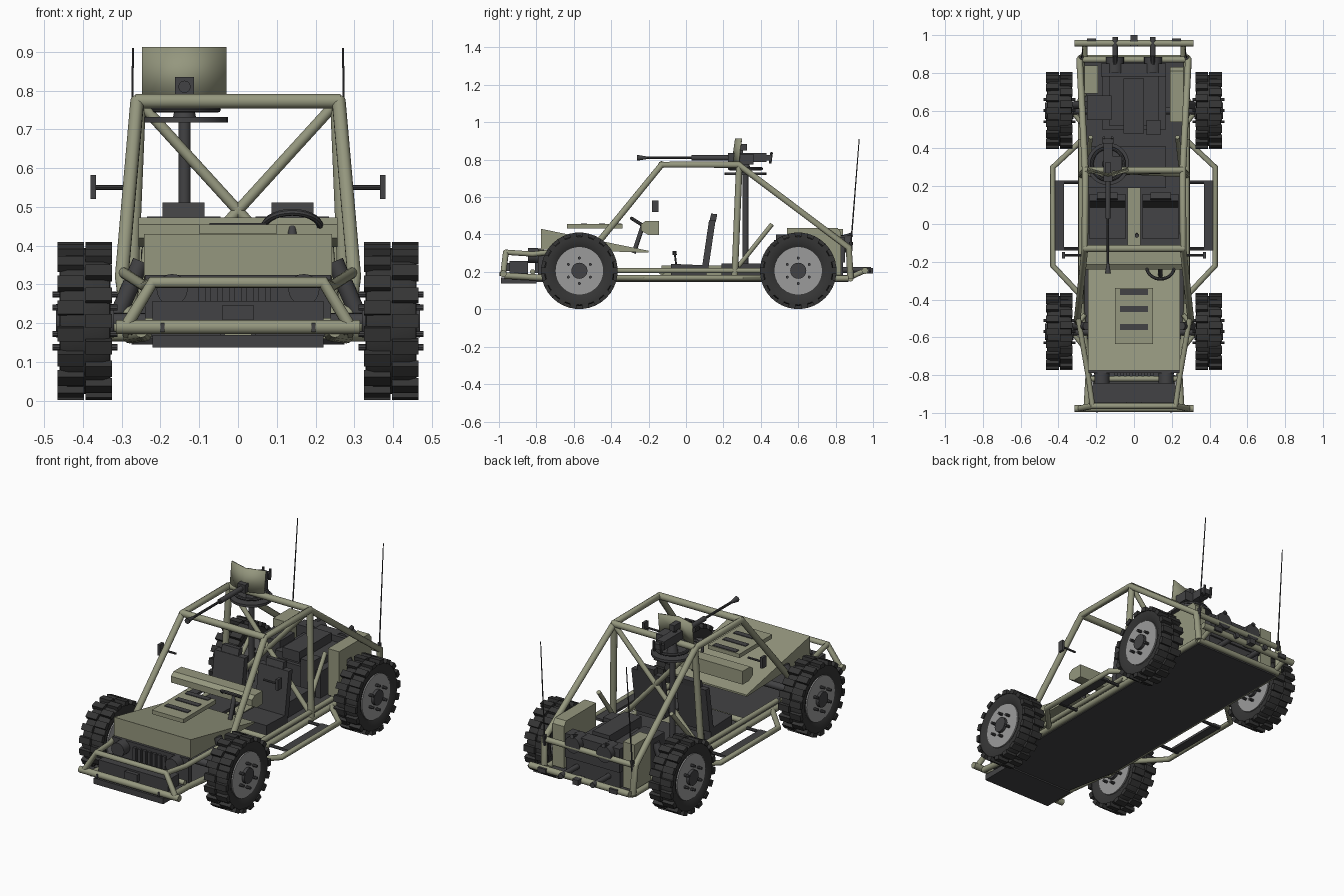
import bpy, bmesh, math
from mathutils import Matrix, Vector

if "Cube" in bpy.data.objects:
    bpy.data.objects.remove(bpy.data.objects["Cube"])


def material(name, c):
    m = bpy.data.materials.new(name)
    m.diffuse_color = (*c, 1)
    m.use_nodes = True
    m.node_tree.nodes["Principled BSDF"].inputs["Base Color"].default_value = m.diffuse_color
    return m


OLIVE = material("olive", (0.30, 0.31, 0.21))
DARK = material("dark", (0.055, 0.055, 0.058))
BLACK = material("rubber", (0.035, 0.035, 0.035))
RIM = material("rim_grey", (0.33, 0.33, 0.33))


def add(name, bm, mat):
    bmesh.ops.recalc_face_normals(bm, faces=bm.faces[:])
    me = bpy.data.meshes.new(name)
    bm.to_mesh(me)
    bm.free()
    me.materials.append(mat)
    ob = bpy.data.objects.new(name, me)
    bpy.context.collection.objects.link(ob)
    return ob


def prism(name, profile, x0, x1, mat, both=False):
    """Side profile of (y, z) points extruded across x."""
    for s in ((1, -1) if both else (1,)):
        bm = bmesh.new()
        f = bm.faces.new([bm.verts.new((s * x0, y, z)) for y, z in profile])
        r = bmesh.ops.extrude_face_region(bm, geom=[f])
        vs = [v for v in r["geom"] if isinstance(v, bmesh.types.BMVert)]
        bmesh.ops.translate(bm, verts=vs, vec=(s * (x1 - x0), 0, 0))
        add(name, bm, mat)


def box(name, x, y, z, mat, both=False):
    prism(name, [(y[0], z[0]), (y[1], z[0]), (y[1], z[1]), (y[0], z[1])], x[0], x[1], mat, both)


def cyl(name, p, q, r, mat, both=False, r2=None, n=16):
    for s in ((1, -1) if both else (1,)):
        a, b = Vector((s * p[0], p[1], p[2])), Vector((s * q[0], q[1], q[2]))
        d = b - a
        bm = bmesh.new()
        M = Matrix.Translation((a + b) / 2) @ d.to_track_quat("Z", "Y").to_matrix().to_4x4()
        bmesh.ops.create_cone(bm, cap_ends=True, segments=n, radius1=r,
                              radius2=r if r2 is None else r2, depth=d.length, matrix=M)
        add(name, bm, mat)


def tube(name, pts, r=0.017, mat=OLIVE, both=False):
    """Bent pipe through the points."""
    for s in ((1, -1) if both else (1,)):
        cu = bpy.data.curves.new(name, "CURVE")
        cu.dimensions = "3D"
        cu.bevel_depth, cu.bevel_resolution, cu.use_fill_caps = r, 4, True
        sp = cu.splines.new("POLY")
        sp.points.add(len(pts) - 1)
        for v, p in zip(sp.points, pts):
            v.co = (s * p[0], p[1], p[2], 1)
        cu.materials.append(mat)
        ob = bpy.data.objects.new(name, cu)
        bpy.context.collection.objects.link(ob)
        bpy.ops.object.select_all(action="DESELECT")
        ob.select_set(True)
        bpy.context.view_layer.objects.active = ob
        bpy.ops.object.convert(target="MESH")


# wheels: spun tyre with two staggered rows of lugs, rim, hub and bolts
bm = bmesh.new()
prof = [(-.05, .125), (-.066, .155), (-.064, .182), (-.045, .188),
        (.045, .188), (.064, .182), (.066, .155), (.05, .125)]
vs = [bm.verts.new((x, 0, r)) for x, r in prof]
es = [bm.edges.new((vs[i], vs[(i + 1) % 8])) for i in range(8)]
bmesh.ops.spin(bm, geom=vs + es, cent=(0, 0, 0), axis=(1, 0, 0), angle=math.tau, steps=36)
bmesh.ops.remove_doubles(bm, verts=bm.verts[:], dist=1e-4)
for row, off in ((-.036, 0), (.036, .5)):
    for i in range(18):
        M = (Matrix.Rotation((i + off) * math.tau / 18, 4, "X") @ Matrix.Translation((row, 0, .192))
             @ Matrix.Diagonal((.068, .036, .024, 1)))
        bmesh.ops.create_cube(bm, size=1, matrix=M)
parts = [add("tyre", bm, BLACK)]
AX = Matrix.Rotation(math.pi / 2, 4, "Y")
bm = bmesh.new()
bmesh.ops.create_cone(bm, cap_ends=True, segments=36, radius1=.127, radius2=.127, depth=.116, matrix=AX)
parts.append(add("rim", bm, RIM))
bm = bmesh.new()
bmesh.ops.create_cone(bm, cap_ends=True, segments=20, radius1=.043, radius2=.043, depth=.15, matrix=AX)
for i in range(6):
    M = Matrix.Rotation(i * math.tau / 6, 4, "X") @ Matrix.Translation((0, 0, .068)) @ AX
    bmesh.ops.create_cone(bm, cap_ends=True, segments=8, radius1=.008, radius2=.008, depth=.168, matrix=M)
parts.append(add("hub_and_bolts", bm, DARK))
for k, (x, y) in enumerate([(.395, -.57), (-.395, -.57), (.395, .6), (-.395, .6)]):
    for p in parts:
        ob = p if k == 0 else bpy.data.objects.new(p.name, p.data)
        if k:
            bpy.context.collection.objects.link(ob)
        ob.location = (x, y, .206)

# axles, suspension arms and shock absorbers
for y in (-.57, .6):
    cyl("axle", (-.33, y, .206), (.33, y, .206), .02, DARK)
    for d in (-.09, .09):
        tube("suspension_arm", [(.26, y + d, .18), (.33, y, .19)], .012, OLIVE, True)
    cyl("shock_absorber", (.31, y + .03, .22), (.25, y + .03, .36), .022, DARK, True)

# floor pan, skid plate and lower frame
bm = bmesh.new()
pan = [(.2, -.85), (.27, -.5), (.275, .87)]
f = bm.faces.new([bm.verts.new((x, y, .145)) for x, y in pan + [(-x, y) for x, y in pan[::-1]]])
r = bmesh.ops.extrude_face_region(bm, geom=[f])
bmesh.ops.translate(bm, verts=[v for v in r["geom"] if isinstance(v, bmesh.types.BMVert)], vec=(0, 0, .015))
add("floor_pan", bm, DARK)
prism("skid_plate", [(-.99, .137), (-.8, .137), (-.8, .165), (-.99, .17)], -.22, .22, DARK)
tube("lower_rail", [(.25, -.97, .18), (.24, -.8, .17), (.28, -.45, .165), (.28, .87, .165)], .017, OLIVE, True)
tube("upper_sill", [(.28, -.42, .207), (.28, .45, .207)], .014, OLIVE, True)
tube("nerf_bar", [(.28, -.38, .168), (.43, -.22, .168), (.43, .3, .168), (.28, .44, .168)], .015, OLIVE, True)
box("side_step", (.37, .42), (-.14, .23), (.16, .174), DARK, True)
cyl("step_bracket", (.28, -.13, .165), (.42, -.13, .165), .009, DARK, True, n=8)
cyl("step_bracket", (.28, .22, .165), (.42, .22, .165), .009, DARK, True, n=8)

# roll cage
tube("front_pillar", [(.28, -.57, .17), (.3, -.5, .32), (.26, -.13, .773), (.258, .28, .773),
                      (.288, .87, .33), (.28, .88, .165)], .018, OLIVE, True)
tube("main_hoop", [(.28, .26, .17), (.255, .285, .773)], .018, OLIVE, True)
cyl("windscreen_header", (-.265, -.13, .773), (.265, -.13, .773), .019, OLIVE)
cyl("hoop_header", (-.26, .285, .773), (.26, .285, .773), .018, OLIVE)
tube("cross_brace", [(.25, .285, .765), (-.265, .262, .2)], .014, OLIVE, True)
tube("engine_bay_brace", [(.25, .28, .23), (.23, .46, .455)], .012, OLIVE, True)
cyl("rear_cross_bar", (-.29, .87, .33), (.29, .87, .33), .016, OLIVE)
cyl("rear_lower_bar", (-.28, .88, .165), (.28, .88, .165), .016, OLIVE)
cyl("dash_cross_bar", (-.28, -.13, .2), (.28, -.13, .2), .016, OLIVE)

# front bumper, winch and shackles
cyl("front_bumper", (-.315, -.977, .19), (.315, -.977, .19), .018, OLIVE)
tube("bumper_hoop", [(-.29, -.977, .19), (-.22, -.963, .305), (.22, -.963, .305), (.29, -.977, .19)], .016)
tube("bumper_stay", [(.22, -.963, .305), (.24, -.82, .295), (.295, -.5, .33)], .014, OLIVE, True)
cyl("grille_bar", (-.24, -.82, .2), (.24, -.82, .2), .014, OLIVE)
box("winch", (-.22, .22), (-.945, -.845), (.19, .257), DARK)
box("winch_guide", (-.04, .04), (-.967, -.94), (.205, .247), DARK)
box("shackle", (.19, .2), (-.998, -.97), (.177, .2), DARK, True)

# grille, slats and headlights
box("grille", (-.24, .24), (-.79, -.76), (.18, .325), DARK)
for i in range(7):
    x = (i - 3) * .031
    box("grille_slat", (x - .009, x + .009), (-.806, -.78), (.195, .305), DARK)
cyl("headlight", (.17, -.79, .287), (.17, -.845, .287), .04, DARK, True, n=20)

# bonnet with raised vent panel
prism("bonnet", [(-.775, .32), (-.775, .43), (-.2, .313), (-.2, .303)], -.243, .243, OLIVE)
box("vent_panel", (-.1, .1), (-.635, -.34), (.432, .455), OLIVE)
for y in (-.545, -.45, -.36):
    box("vent_slot", (-.073, .073), (y - .016, y + .016), (.45, .459), DARK)

# dashboard, steering, gear lever
prism("dashboard", [(-.24, .455), (-.215, .473), (-.145, .473), (-.145, .397), (-.2, .397), (-.24, .42)],
      -.257, .257, OLIVE)
bpy.ops.mesh.primitive_torus_add(major_segments=28, minor_segments=8, major_radius=.072, minor_radius=.009,
                                 location=(.14, -.23, .448), rotation=(math.radians(-32), 0, 0))
wheel = bpy.context.object
wheel.name = "steering_wheel"
wheel.data.materials.append(DARK)
cyl("steering_column", (.14, -.23, .448), (.14, -.28, .3), .012, DARK)
box("tunnel", (-.035, .035), (-.13, .2), (.16, .235), OLIVE)
cyl("gear_lever", (.015, -.05, .22), (.015, -.06, .295), .005, DARK, n=8)
cyl("gear_knob", (.015, -.06, .29), (.015, -.062, .312), .011, DARK, n=10)

# seats
prism("seat_cushion", [(-.08, .165), (.11, .165), (.11, .235), (-.08, .243)], .045, .235, DARK, True)
prism("seat_back", [(.085, .22), (.12, .22), (.158, .475), (.123, .475)], .045, .235, DARK, True)
prism("headrest", [(.125, .47), (.16, .47), (.167, .508), (.135, .512)], .087, .195, DARK, True)

# mirrors
cyl("mirror_stalk", (.277, -.165, .55), (.37, -.165, .55), .006, DARK, True, n=8)
box("mirror", (.366, .381), (-.183, -.147), (.52, .582), DARK, True)

# gun mount: platform, post, turntable, ring
GX, GY = -.138, .318
box("gun_platform", (-.25, .17), (.19, .41), (.16, .245), DARK)
cyl("gun_post", (GX, GY, .24), (GX, GY, .73), .016, DARK)
cyl("turntable", (GX, GY, .718), (GX, GY, .732), .112, DARK, n=28)
bpy.ops.mesh.primitive_torus_add(major_segments=28, minor_segments=8, major_radius=.085, minor_radius=.009,
                                 location=(GX, GY, .752))
ring = bpy.context.object
ring.name = "mount_ring"
ring.data.materials.append(DARK)
cyl("pintle", (GX, GY, .73), (GX, GY, .79), .03, DARK, r2=.018)

# gun and shield
box("receiver", (GX - .024, GX + .024), (.225, .43), (.787, .835), DARK)
box("ammo_box", (GX + .024, GX + .075), (.28, .36), (.775, .83), DARK)
box("sight", (GX - .015, GX + .015), (.268, .325), (.85, .885), DARK)
box("sight_mount", (GX - .006, GX + .006), (.285, .305), (.83, .855), DARK)
cyl("barrel_shroud", (GX, .23, .81), (GX, .03, .81), .014, DARK)
cyl("barrel", (GX, .04, .81), (GX, -.25, .81), .007, DARK, n=10)
cyl("muzzle", (GX, -.21, .81), (GX, -.262, .81), .007, DARK, r2=.016, n=12)
for d in (-.022, .022):
    cyl("gun_handle", (GX + d, .45, .78), (GX + d, .458, .84), .007, DARK, n=8)
box("handle_plate", (GX - .03, GX + .03), (.428, .455), (.795, .825), DARK)
bm = bmesh.new()
lo = [bm.verts.new(p) for p in ((-.246, .285, .785), (GX, .25, .785), (-.032, .285, .785))]
hi = [bm.verts.new(p) for p in ((-.246, .3, .912), (GX, .268, .912), (-.032, .3, .912))]
for i in (0, 1):
    bm.faces.new((lo[i], lo[i + 1], hi[i + 1], hi[i]))
shield = add("gun_shield", bm, OLIVE)
shield.modifiers.new("thickness", "SOLIDIFY").thickness = .006

# engine, stowage and exhausts
box("engine_block", (-.17, .17), (.5, .84), (.16, .31), DARK)
box("engine_cover", (-.13, .13), (.52, .8), (.3, .35), DARK)
box("intake", (-.055, .052), (.48, .77), (.34, .4), DARK)
box("rear_bulkhead", (-.175, .17), (.78, .85), (.25, .385), DARK)
box("air_filter", (.065, .14), (.47, .55), (.16, .37), DARK)
prism("stowage_box", [(.54, .17), (.83, .17), (.83, .41), (.81, .435), (.54, .435)], .19, .262, OLIVE)
box("fuel_can", (-.262, -.19), (.69, .84), (.17, .43), OLIVE)
box("battery_box", (-.25, -.12), (.55, .68), (.16, .39), DARK)
cyl("muffler", (.1, .8, .35), (.1, .885, .35), .047, DARK, True)
cyl("exhaust_stub", (.1, .81, .375), (.1, .89, .4), .012, DARK, True, n=10)
cyl("tailpipe", (.1, .84, .21), (.1, .99, .212), .015, DARK, True)

# rear bumper and tow hitch
cyl("rear_bumper", (-.315, .957, .207), (.315, .957, .207), .018, OLIVE)
tube("rear_bumper_stay", [(.26, .87, .168), (.26, .957, .207)], .014, OLIVE, True)
box("tow_hitch", (-.018, .018), (.94, 1.0), (.192, .222), DARK)
box("tail_light", (.2, .25), (.967, .982), (.195, .22), DARK, True)

# antennas
cyl("antenna_base", (.28, .877, .3), (.277, .882, .36), .011, DARK, True, n=10)
cyl("antenna", (.277, .882, .35), (.271, .926, .91), .004, DARK, True, r2=.0025, n=8)

# smooth the round parts, keep hard edges
bpy.ops.object.select_all(action="SELECT")
bpy.context.view_layer.objects.active = wheel
bpy.ops.object.shade_smooth_by_angle(angle=math.radians(35))
